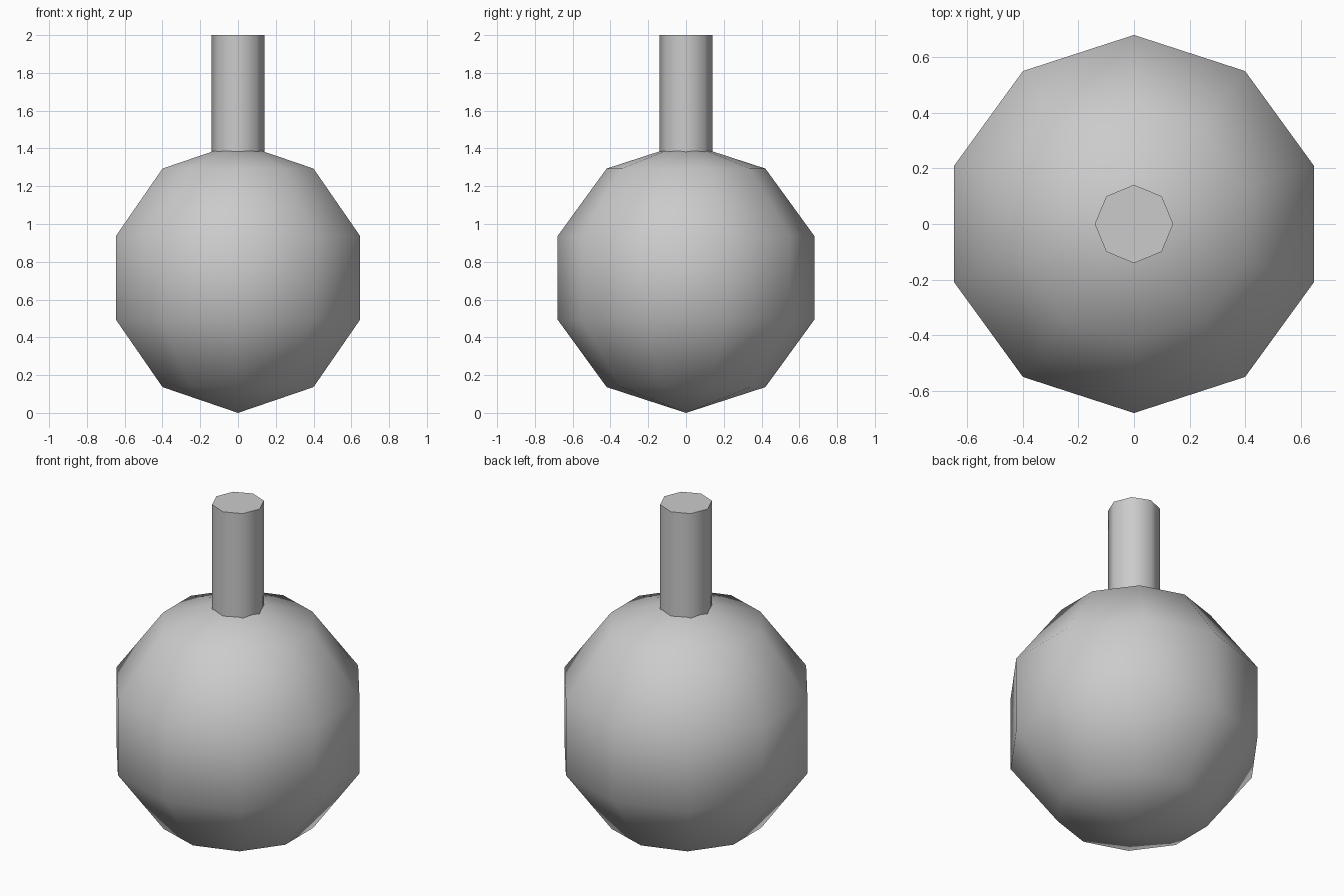
import bpy, math

if "Cube" in bpy.data.objects:
    bpy.data.objects.remove(bpy.data.objects["Cube"])

R = 0.715          # body radius
NECK_BOTTOM, TOP = 1.25, 2.0


def finish(name):
    obj = bpy.context.object
    obj.name = name
    bpy.ops.object.shade_smooth_by_angle(angle=math.radians(60))
    return obj


# Round flask body: low-poly globe resting on its pole
bpy.ops.mesh.primitive_uv_sphere_add(segments=10, ring_count=5, radius=R,
                                     location=(0, 0, R))
finish("flask_body")

# Straight eight-sided neck, sunk into the body
bpy.ops.mesh.primitive_cylinder_add(vertices=8, radius=0.141,
                                    depth=TOP - NECK_BOTTOM,
                                    location=(0, 0, (TOP + NECK_BOTTOM) / 2))
finish("flask_neck")
